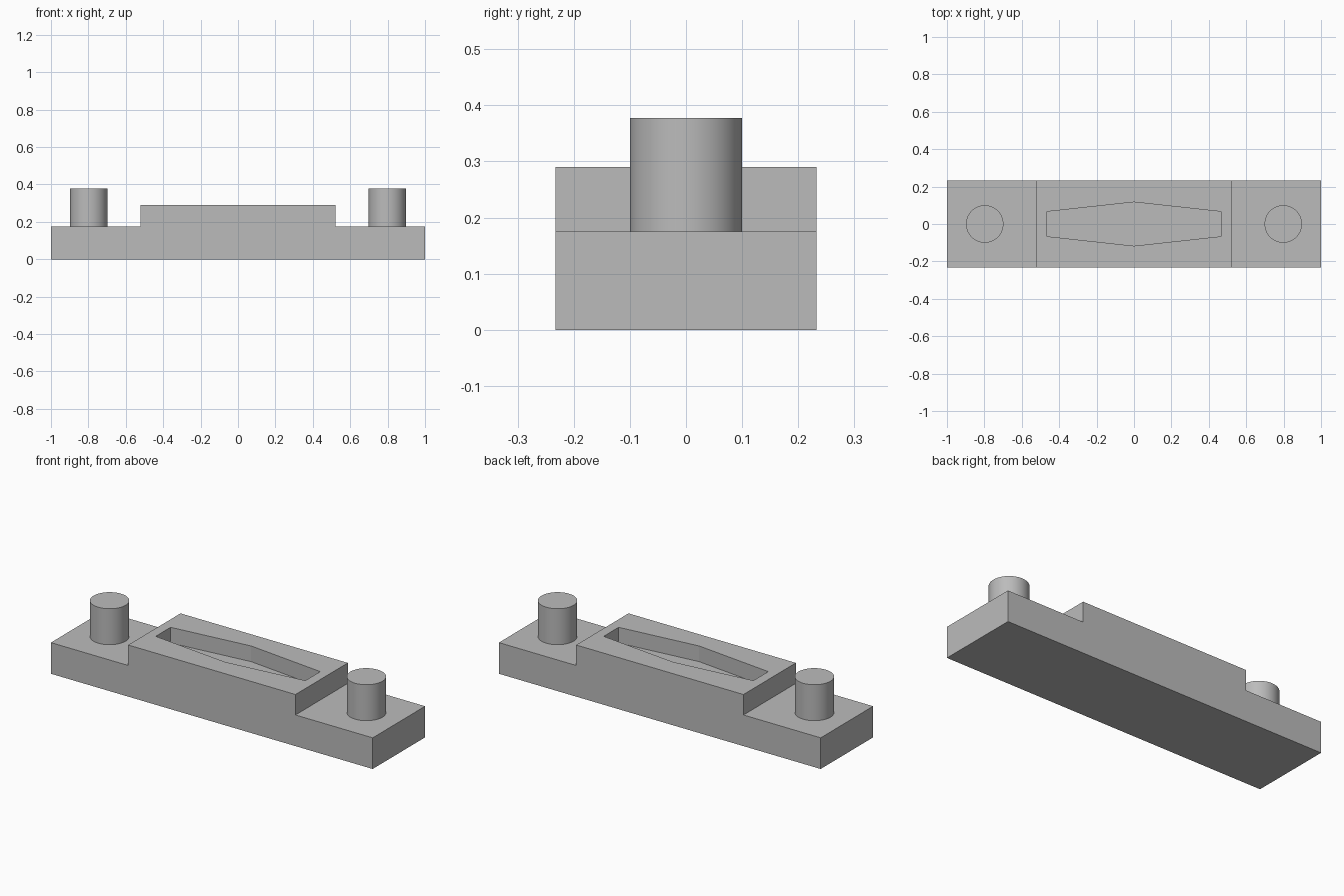
import bpy
import bmesh

cube = bpy.data.objects.get("Cube")
if cube:
    bpy.data.objects.remove(cube, do_unlink=True)

# One plain grey for the whole model
grey = bpy.data.materials.new("plain grey")
grey.use_nodes = True
colour = (0.5, 0.5, 0.5, 1)
grey.diffuse_color = colour
grey.node_tree.nodes["Principled BSDF"].inputs["Base Color"].default_value = colour

HALF_WIDTH = 0.2325
STEP_X, STEP_Z, TOP_Z = 0.52, 0.175, 0.29
POCKET_DEPTH = 0.088


def extrude_profile(name, points, offset):
    """Make a solid by extruding a closed profile along an offset."""
    bm = bmesh.new()
    face = bm.faces.new([bm.verts.new(p) for p in points])
    result = bmesh.ops.extrude_face_region(bm, geom=[face], use_keep_orig=True)
    moved = [g for g in result["geom"] if isinstance(g, bmesh.types.BMVert)]
    bmesh.ops.translate(bm, verts=moved, vec=offset)
    bmesh.ops.recalc_face_normals(bm, faces=bm.faces)
    mesh = bpy.data.meshes.new(name)
    bm.to_mesh(mesh)
    bm.free()
    mesh.materials.append(grey)
    obj = bpy.data.objects.new(name, mesh)
    bpy.context.collection.objects.link(obj)
    return obj


# Stepped base block, extruded from its front profile
half = [(1, 0), (1, STEP_Z), (STEP_X, STEP_Z), (STEP_X, TOP_Z)]
outline = half + [(-x, z) for x, z in reversed(half)]
base = extrude_profile("stepped_base", [(x, -HALF_WIDTH, z) for x, z in outline],
                       (0, 2 * HALF_WIDTH, 0))

# Six-sided tapered pocket cut into the raised middle
pocket = [(0.465, -0.066), (0.465, 0.066), (0, 0.117),
          (-0.465, 0.066), (-0.465, -0.066), (0, -0.117)]
cutter = extrude_profile("pocket_cutter",
                         [(x, y, TOP_Z - POCKET_DEPTH) for x, y in pocket],
                         (0, 0, POCKET_DEPTH + 0.1))
cutter.hide_render = True
cutter.hide_set(True)
cut = base.modifiers.new("pocket", "BOOLEAN")
cut.operation = "DIFFERENCE"
cut.solver = "EXACT"
cut.object = cutter

# Round pegs standing on the lower ends
for side, x in (("left", 0.798), ("right", -0.798)):
    bpy.ops.mesh.primitive_cylinder_add(vertices=64, radius=0.1, depth=0.202,
                                        location=(x, 0, STEP_Z + 0.101))
    peg = bpy.context.object
    peg.name = side + "_peg"
    peg.data.materials.append(grey)
    bpy.ops.object.shade_smooth_by_angle()
